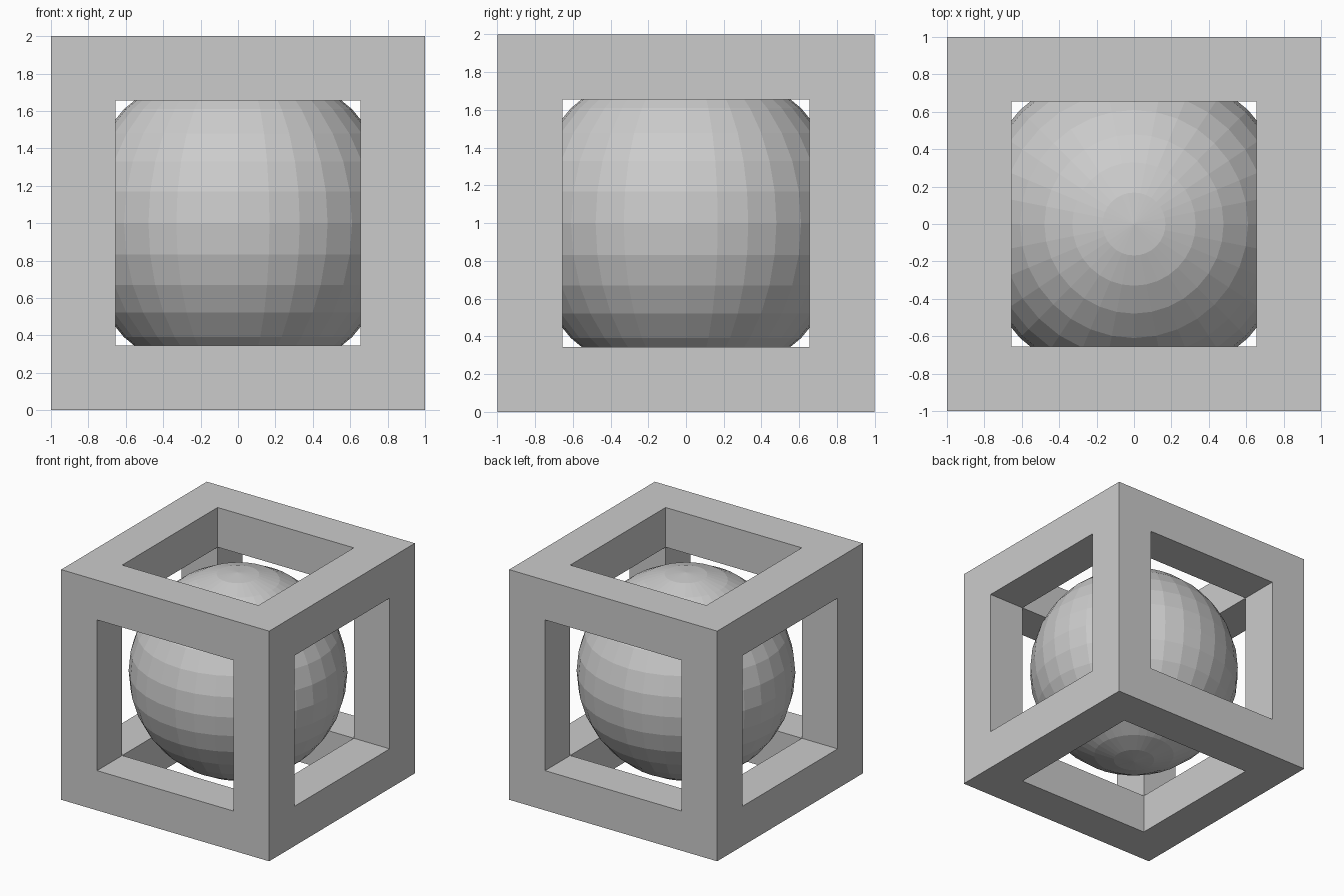
import bpy, bmesh
from mathutils import Vector

if "Cube" in bpy.data.objects:
    bpy.data.objects.remove(bpy.data.objects["Cube"])

BAR = 0.345      # thickness of the frame bars
RADIUS = 0.862   # ball radius


def add_object(name, bm):
    mesh = bpy.data.meshes.new(name)
    bm.to_mesh(mesh)
    bm.free()
    obj = bpy.data.objects.new(name, mesh)
    obj.location.z = 1
    bpy.context.collection.objects.link(obj)
    return obj


# Open cube frame: inset every side, push the openings in until they meet
bm = bmesh.new()
bmesh.ops.create_cube(bm, size=2)
sides = bm.faces[:]
bmesh.ops.inset_individual(bm, faces=sides, thickness=BAR, use_even_offset=True)
caps = []
for face in sides:
    inward = -face.normal.copy() * BAR
    cap = bmesh.ops.extrude_discrete_faces(bm, faces=[face])["faces"][0]
    bmesh.ops.translate(bm, verts=cap.verts[:], vec=inward)
    caps.append(cap)
bmesh.ops.delete(bm, geom=caps, context='FACES')
bmesh.ops.remove_doubles(bm, verts=bm.verts[:], dist=0.001)
bmesh.ops.recalc_face_normals(bm, faces=bm.faces[:])
add_object("cube_frame", bm)

# Faceted ball floating inside the frame
bm = bmesh.new()
bmesh.ops.create_uvsphere(bm, u_segments=32, v_segments=16, radius=RADIUS)
add_object("inner_ball", bm)
